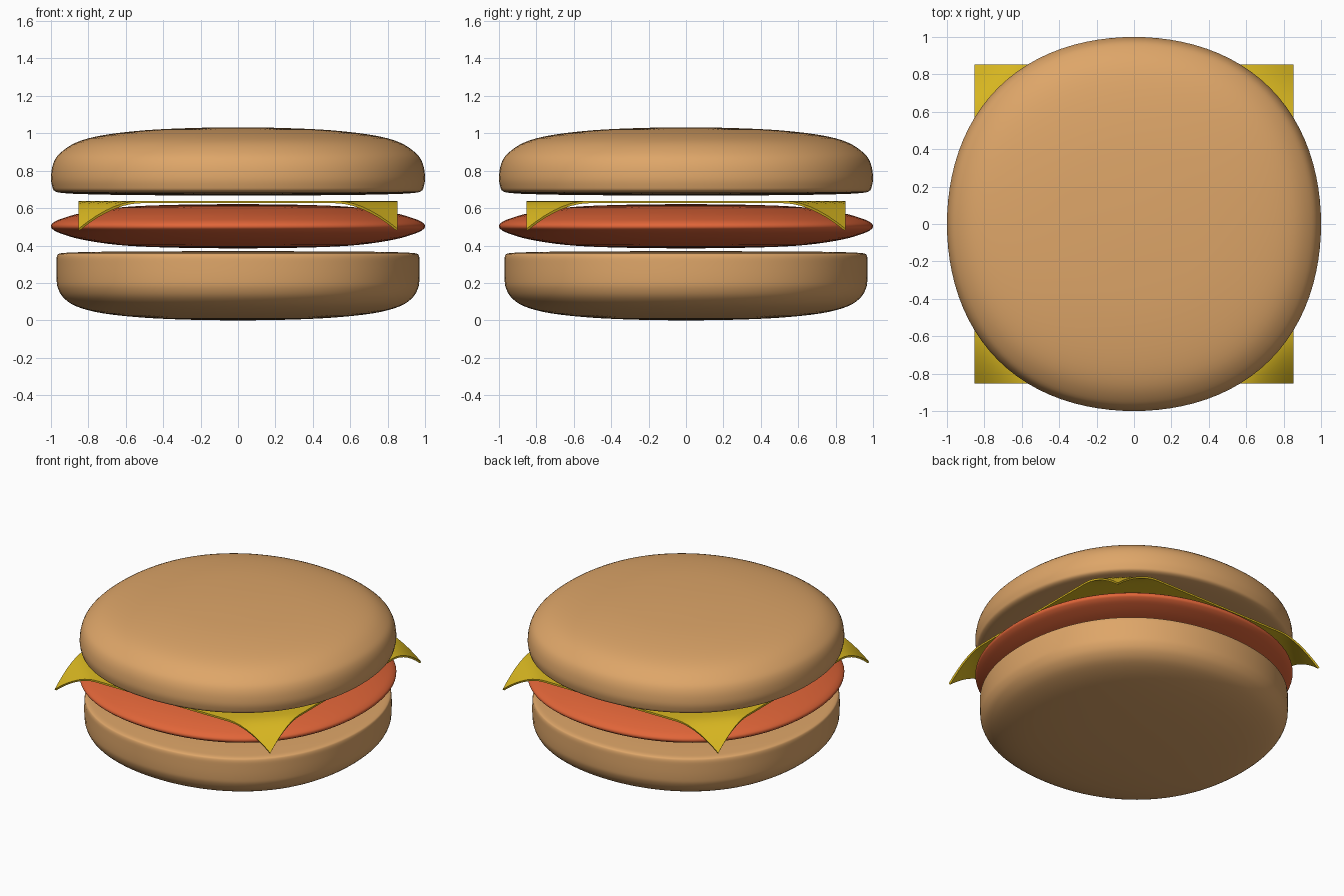
import bpy, bmesh
from math import sin, cos, pi
from mathutils import Vector

if "Cube" in bpy.data.objects:
    bpy.data.objects.remove(bpy.data.objects["Cube"])


def material(name, color):
    m = bpy.data.materials.new(name)
    m.diffuse_color = (*color, 1)
    m.use_nodes = True
    m.node_tree.nodes["Principled BSDF"].inputs["Base Color"].default_value = m.diffuse_color
    return m


def add_object(name, bm, mat):
    mesh = bpy.data.meshes.new(name)
    bm.to_mesh(mesh)
    bm.free()
    ob = bpy.data.objects.new(name, mesh)
    bpy.context.collection.objects.link(ob)
    mesh.materials.append(mat)
    for p in mesh.polygons:
        p.use_smooth = True
    return ob


def smooth_profile(points, steps=4):
    # Catmull-Rom curve through the profile; the ends mirror across the axis
    p = [Vector(q) for q in points]
    p = [Vector((-p[1].x, p[1].y))] + p + [Vector((-p[-2].x, p[-2].y))]
    out = []
    for a, b, c, d in zip(p, p[1:], p[2:], p[3:]):
        for i in range(steps):
            t = i / steps
            out.append(0.5 * (2 * b + (c - a) * t + (2 * a - 5 * b + 4 * c - d) * t * t
                              + (3 * b - a - 3 * c + d) * t ** 3))
    return out + [p[-2]]


def soft_disc(name, points, mat, sides=96):
    # Turned body whose outline is a circle, slightly fuller on the diagonals
    prof = smooth_profile(points)
    bm = bmesh.new()
    low = bm.verts.new((0, 0, prof[0].y))
    high = bm.verts.new((0, 0, prof[-1].y))
    rings = []
    for r, z in prof[1:-1]:
        ring = []
        for i in range(sides):
            t = 2 * pi * i / sides
            f = r * (1 + 0.0145 * (1 - cos(4 * t)))
            ring.append(bm.verts.new((f * cos(t), f * sin(t), z)))
        rings.append(ring)
    for i in range(sides):
        j = (i + 1) % sides
        bm.faces.new((low, rings[0][j], rings[0][i]))
        bm.faces.new((high, rings[-1][i], rings[-1][j]))
        for a, b in zip(rings, rings[1:]):
            bm.faces.new((a[i], a[j], b[j], b[i]))
    return add_object(name, bm, mat)


bread = material("bread", (0.73, 0.38, 0.14))
meat = material("meat", (0.75, 0.13, 0.04))
yellow = material("cheese", (0.70, 0.48, 0.015))

# Bottom bun: rounded underneath, crisp upper rim
soft_disc("bottom_bun", [
    (0, 0), (0.25, 0.003), (0.5, 0.014), (0.72, 0.037), (0.86, 0.073), (0.93, 0.118),
    (0.962, 0.17), (0.97, 0.22), (0.971, 0.30), (0.968, 0.343), (0.953, 0.357),
    (0.9, 0.362), (0.7, 0.367), (0, 0.37)], bread)

# Patty: flattened ball
soft_disc("patty", [
    (0, 0.385), (0.4, 0.390), (0.65, 0.404), (0.84, 0.433), (0.95, 0.465), (0.99, 0.486),
    (1.0, 0.502), (0.99, 0.520), (0.95, 0.541), (0.84, 0.573), (0.65, 0.602),
    (0.4, 0.616), (0, 0.621)], meat)

# Top bun: crisp lower rim, domed top
soft_disc("top_bun", [
    (0, 0.668), (0.5, 0.669), (0.8, 0.674), (0.93, 0.680), (0.98, 0.691), (0.994, 0.718),
    (1.0, 0.768), (0.987, 0.84), (0.95, 0.895), (0.86, 0.953), (0.72, 0.990),
    (0.5, 1.016), (0.25, 1.028), (0, 1.032)], bread)

# Cheese slice: thin square sheet with drooping corners
bm = bmesh.new()
bmesh.ops.create_grid(bm, x_segments=36, y_segments=36, size=0.853)
for v in bm.verts:
    s = max(0, (abs(v.co.x) + abs(v.co.y) - 1.38) / 0.326)
    v.co.z = 0.639 - 0.15 * s ** 1.8
cheese = add_object("cheese_slice", bm, yellow)
mod = cheese.modifiers.new("thickness", "SOLIDIFY")
mod.thickness = 0.013
mod.offset = -1
bpy.context.view_layer.objects.active = cheese
cheese.select_set(True)
bpy.ops.object.modifier_apply(modifier="thickness")
bpy.ops.object.shade_smooth_by_angle()
